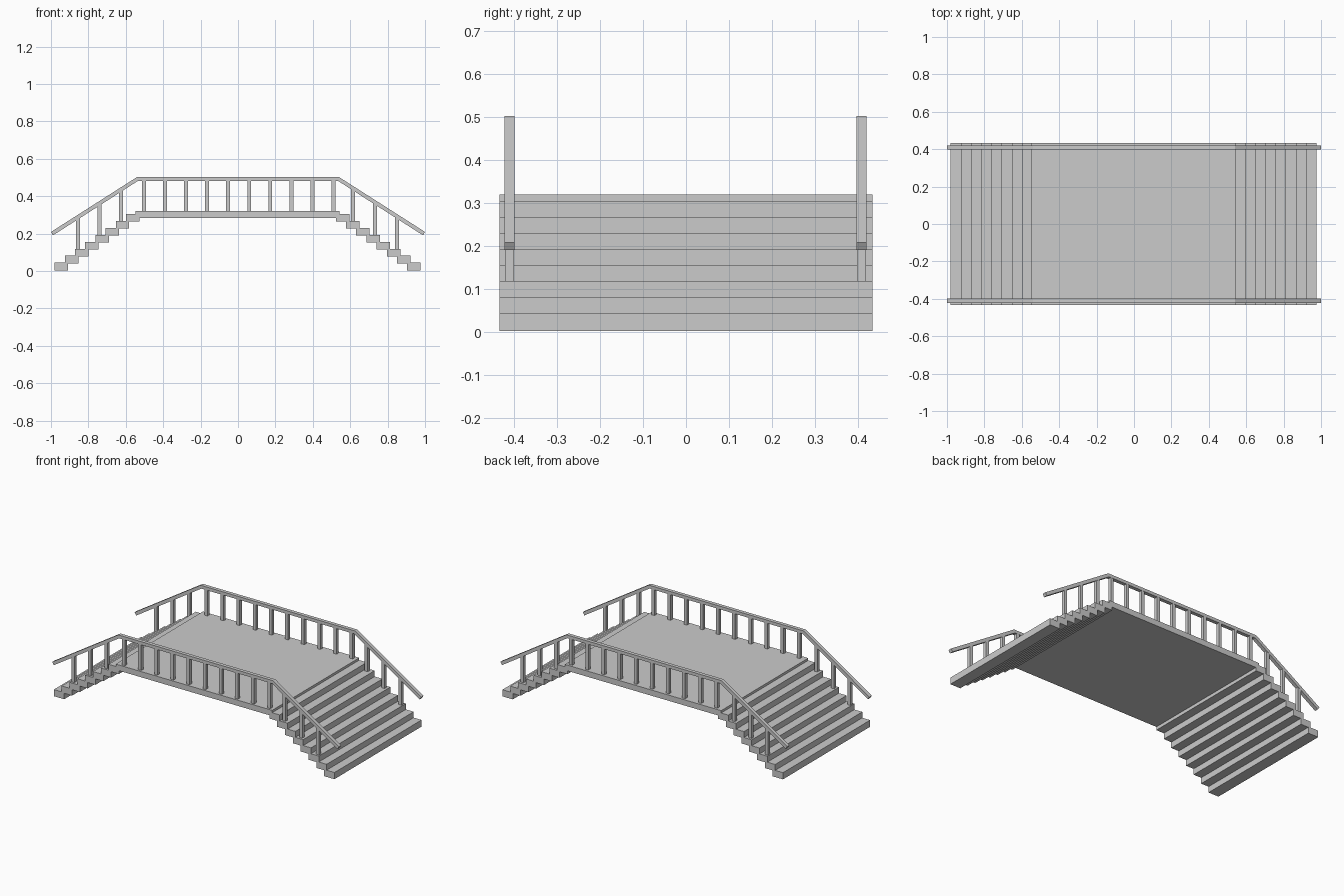
import bpy, bmesh
from mathutils import Vector

if "Cube" in bpy.data.objects:
    bpy.data.objects.remove(bpy.data.objects["Cube"])


def extrude_profile(name, pts, y0, y1):
    """Solid made by extruding an XZ outline along y."""
    bm = bmesh.new()
    face = bm.faces.new([bm.verts.new((x, y0, z)) for x, z in pts])
    new = bmesh.ops.extrude_face_region(bm, geom=[face])["geom"]
    verts = [g for g in new if isinstance(g, bmesh.types.BMVert)]
    bmesh.ops.translate(bm, verts=verts, vec=Vector((0, y1 - y0, 0)))
    bmesh.ops.recalc_face_normals(bm, faces=bm.faces)
    mesh = bpy.data.meshes.new(name)
    bm.to_mesh(mesh)
    bm.free()
    obj = bpy.data.objects.new(name, mesh)
    bpy.context.collection.objects.link(obj)
    return obj


def box(name, x0, x1, y0, y1, z0, z1):
    return extrude_profile(name, [(x0, z0), (x1, z0), (x1, z1), (x0, z1)], y0, y1)


HALF_Y = 0.434
RUN, RISE = 0.0545, 0.0373

# Walkway deck
box("deck", -0.549, 0.542, -HALF_Y, HALF_Y, 0.284, 0.32)

# Overlapping steps on both sides
for side, label in ((-1, "left"), (1, "right")):
    for i in range(8):
        outer = 0.9785 - RUN * i
        xs = sorted((side * outer - 0.002, side * (outer - 0.072) - 0.002))
        top = 0.044 + RISE * i
        box(f"{label}_step_{i + 1}", *xs, -HALF_Y, HALF_Y, max(0, top - 0.042), top)


def rail_z(x):
    """Height of the handrail centreline."""
    x = abs(x)
    return 0.492 if x < 0.537 else 0.492 - (x - 0.537) * 0.292 / 0.458


# Handrail outline: sloped ends, flat middle, mitred corners
upper = [(-1.0, 0.2085), (-0.54, 0.502), (0.54, 0.502), (1.0, 0.2085)]
lower = [(0.989, 0.1905), (0.534, 0.482), (-0.534, 0.482), (-0.989, 0.1905)]

# Baluster positions with the height of the surface they stand on
posts = [(-0.503 + 0.1126 * i, 0.318) for i in range(10)]
posts += [(-0.856, 0.118), (-0.741, 0.192), (-0.625, 0.266)]
posts += [(0.85, 0.118), (0.733, 0.192), (0.615, 0.266)]

for y, label in ((-0.411, "front"), (0.409, "back")):
    extrude_profile(f"{label}_handrail", upper + lower, y - 0.0115, y + 0.0115)
    for n, (x, z) in enumerate(posts):
        box(f"{label}_baluster_{n + 1}", x - 0.0105, x + 0.0105,
            y - 0.0105, y + 0.0105, z, rail_z(x))
